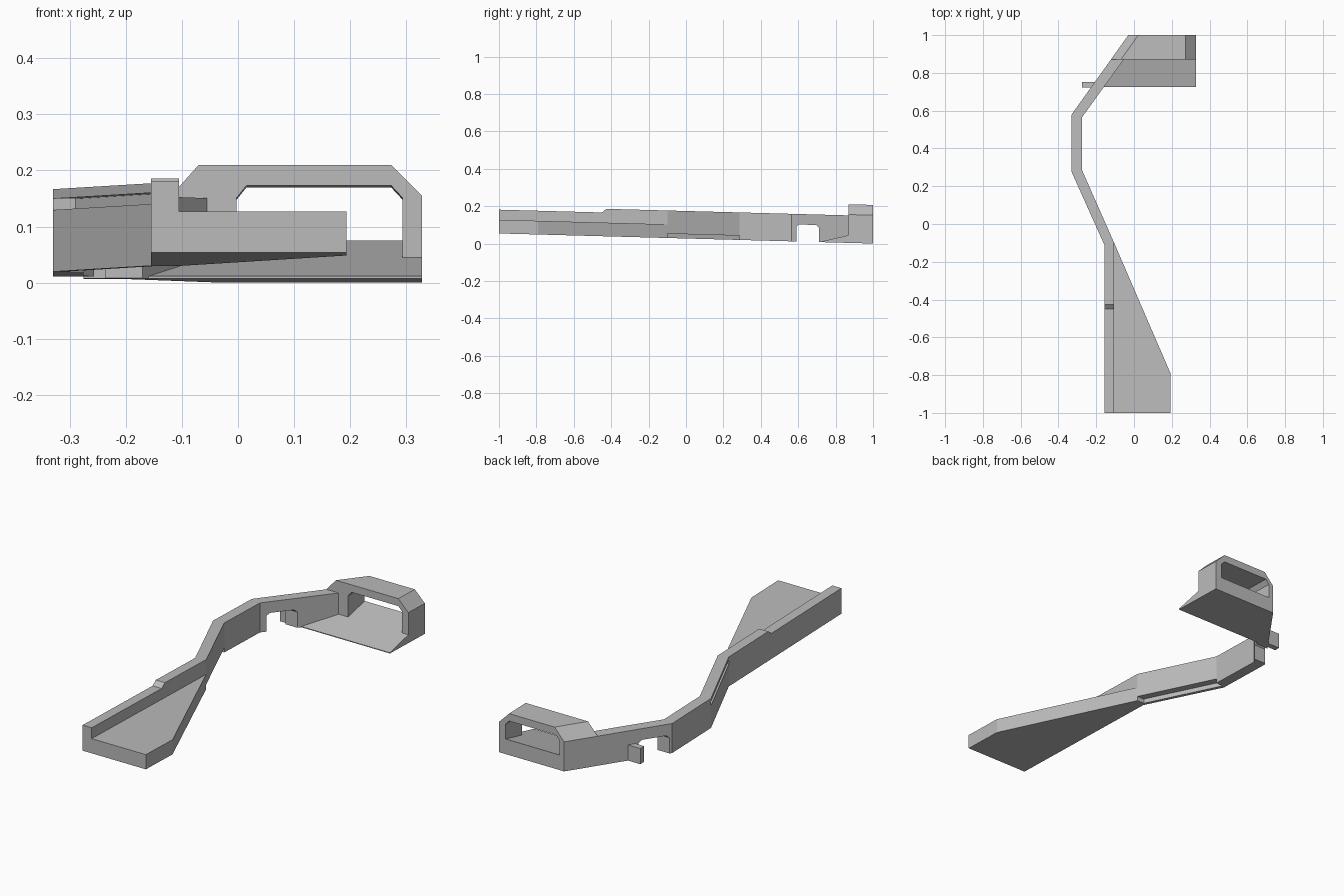
import bpy, bmesh

if "Cube" in bpy.data.objects:
    bpy.data.objects.remove(bpy.data.objects["Cube"], do_unlink=True)

grey = bpy.data.materials.new("plain grey")
grey.use_nodes = True
grey.diffuse_color = (0.5, 0.5, 0.5, 1)
grey.node_tree.nodes["Principled BSDF"].inputs["Base Color"].default_value = (0.5, 0.5, 0.5, 1)

SLOPE = 0.027   # the whole structure descends gently towards the back
BASE = 0.027    # underside height before the descent is applied


def loft(name, rings):
    """Solid through matching rings of points, sheared to the common descent."""
    bm = bmesh.new()
    loops = [[bm.verts.new((x, y, z - SLOPE * y)) for x, y, z in r] for r in rings]
    n = len(rings[0])
    for a, b in zip(loops, loops[1:]):
        for i in range(n):
            j = (i + 1) % n
            bm.faces.new((a[i], a[j], b[j], b[i]))
    bm.faces.new(loops[0])
    bm.faces.new(loops[-1][::-1])
    bmesh.ops.recalc_face_normals(bm, faces=bm.faces)
    mesh = bpy.data.meshes.new(name)
    bm.to_mesh(mesh)
    bm.free()
    mesh.materials.append(grey)
    ob = bpy.data.objects.new(name, mesh)
    bpy.context.collection.objects.link(ob)
    return ob


def slab(name, plan, low, high):
    return loft(name, [[(x, y, z) for x, y in plan] for z in (low, high)])


def cut(target, cutter):
    mod = target.modifiers.new(cutter.name, 'BOOLEAN')
    mod.operation = 'DIFFERENCE'
    mod.solver = 'EXACT'
    mod.object = cutter
    cutter.hide_render = True
    cutter.hide_viewport = True
    cutter.display_type = 'WIRE'


# Winding wall: outer x, outer y, inner x, inner y, top height
stations = [
    (-0.155, -1, -0.105, -1, 0.154),
    (-0.155, -0.45, -0.105, -0.45, 0.154),
    (-0.155, -0.425, -0.105, -0.425, 0.174),
    (-0.155, -0.115, -0.105, -0.1, 0.174),
    (-0.33, 0.275, -0.275, 0.285, 0.174),
    (-0.33, 0.58, -0.275, 0.565, 0.174),
    (-0.087, 0.92, -0.019, 0.92, 0.174),
]
wall = loft("winding_wall", [
    [(ox, oy, BASE), (ix, iy, BASE), (ix, iy, top), (ox, oy, top)]
    for ox, oy, ix, iy, top in stations])

# Passage under the wall, with clipped upper corners
arch = [(0.59, -0.1), (0.71, -0.1), (0.71, 0.105), (0.697, 0.118),
        (0.603, 0.118), (0.59, 0.105)]
cut(wall, loft("passage_cutter", [[(x, y, z) for y, z in arch] for x in (-0.5, 0.1)]))

# Long recesses along the slanted stretch
cut(wall, slab("outer_recess_cutter",
               [(-0.115, -0.115), (-0.29, 0.275), (-0.45, 0.275), (-0.275, -0.115)],
               0.137, 0.157))
cut(wall, slab("inner_recess_cutter",
               [(-0.145, -0.1), (-0.315, 0.285), (-0.2, 0.285), (-0.03, -0.1)],
               -0.05, 0.05))

# Tapering front platform
slab("front_platform",
     [(-0.105, -1), (0.193, -1), (0.193, -0.79), (-0.105, -0.1)], BASE, 0.1)

# Back gateway: slanted left flank, straight opening
profile = [(-0.123, BASE), (-0.123, 0.174), (-0.07, 0.2335), (0.273, 0.2335),
           (0.328, 0.1785), (0.328, BASE), (0.293, BASE), (0.293, 0.175),
           (0.273, 0.1965), (0.015, 0.1965), (-0.003, 0.174), (-0.003, BASE)]
loft("gateway", [
    [(x + (shift if i < 3 else 0), y, z) for i, (x, z) in enumerate(profile)]
    for y, shift in ((0.87, 0), (1, 0.093))])

# Rising floor through the gateway
loft("ramp_floor", [
    [(left, y, BASE), (0.328, y, BASE), (0.328, y, top), (left, y, top)]
    for left, y, top in ((-0.2, 0.725, 0.031), (-0.03, 1, 0.102))])

# Small block on the outer side of the wall
slab("side_block", [(-0.275, 0.723), (-0.2, 0.723), (-0.2, 0.752), (-0.275, 0.752)],
     BASE, 0.105)
